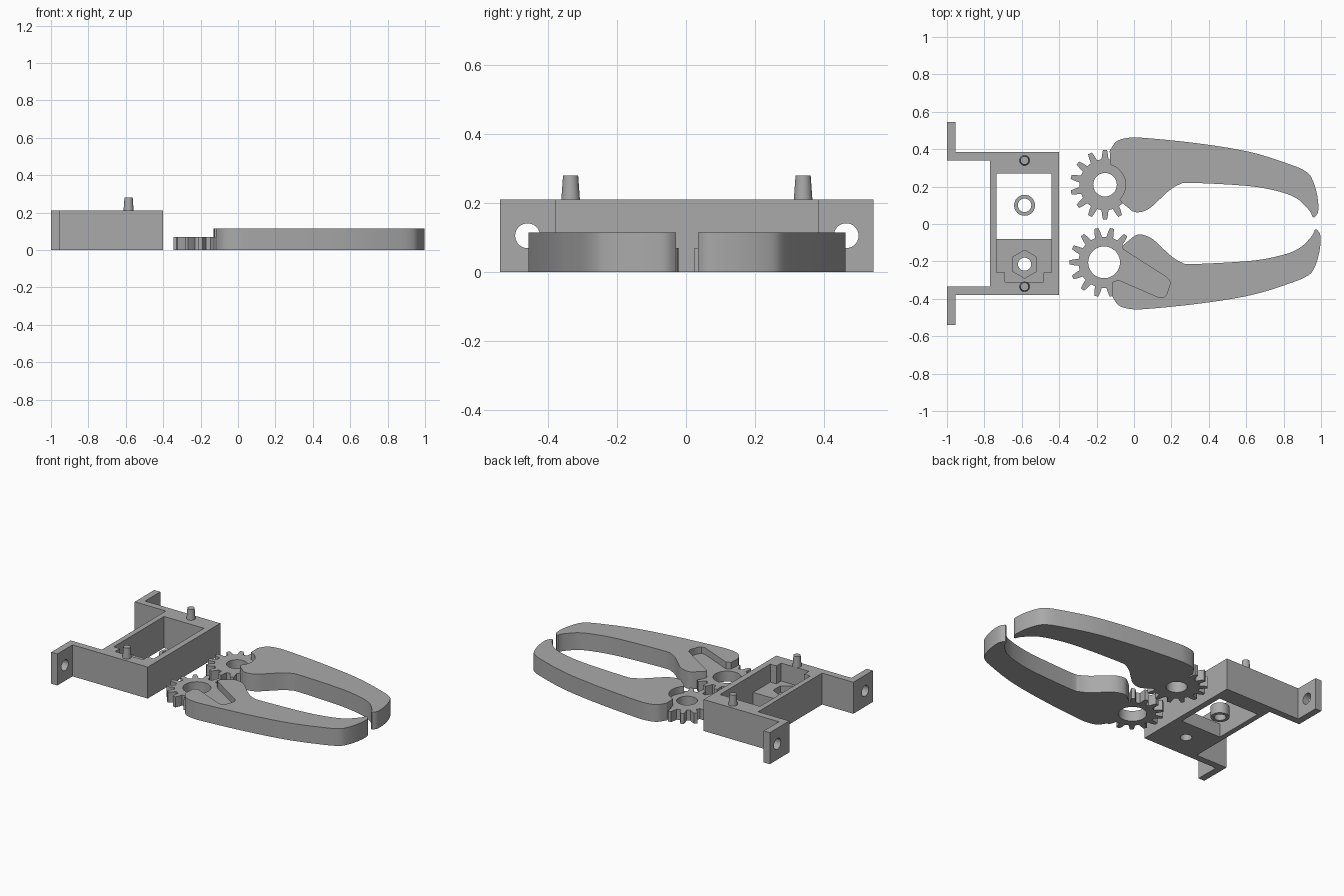
import bpy, bmesh
from math import sin, cos, pi, radians
from mathutils import Vector

cube = bpy.data.objects.get("Cube")
if cube:
    bpy.data.objects.remove(cube)

grey = bpy.data.materials.new("plain_grey")
grey.use_nodes = True
colour = (0.4, 0.4, 0.4, 1)
grey.diffuse_color = colour
grey.node_tree.nodes["Principled BSDF"].inputs["Base Color"].default_value = colour


def prism(name, outline, z0, z1):
    """Extrude a flat outline from z0 to z1."""
    bm = bmesh.new()
    face = bm.faces.new([bm.verts.new((x, y, z0)) for x, y in outline])
    res = bmesh.ops.extrude_face_region(bm, geom=[face])
    top = [v for v in res["geom"] if isinstance(v, bmesh.types.BMVert)]
    bmesh.ops.translate(bm, verts=top, vec=(0, 0, z1 - z0))
    bmesh.ops.recalc_face_normals(bm, faces=bm.faces)
    mesh = bpy.data.meshes.new(name)
    bm.to_mesh(mesh)
    bm.free()
    mesh.materials.append(grey)
    obj = bpy.data.objects.new(name, mesh)
    bpy.context.collection.objects.link(obj)
    return obj


def rect(x0, x1, y0, y1):
    return [(x0, y0), (x1, y0), (x1, y1), (x0, y1)]


def arc(c, r, n=40, a0=0, a1=360, closed=True):
    steps = n if closed else n - 1
    angles = [radians(a0 + (a1 - a0) * i / steps) for i in range(n)]
    return [(c[0] + r * cos(a), c[1] + r * sin(a)) for a in angles]


def use(obj):
    bpy.ops.object.select_all(action='DESELECT')
    obj.select_set(True)
    bpy.context.view_layer.objects.active = obj


def boolean(obj, other, operation='DIFFERENCE'):
    """Apply a boolean and drop the helper."""
    other.hide_render = True
    use(obj)
    mod = obj.modifiers.new("boolean", 'BOOLEAN')
    mod.operation, mod.object, mod.solver = operation, other, 'EXACT'
    bpy.ops.object.modifier_apply(modifier=mod.name)
    bpy.data.objects.remove(other)


def smooth(obj):
    use(obj)
    bpy.ops.object.shade_smooth_by_angle(angle=radians(30))


def spline(points, steps=5):
    """Smooth open curve through the points."""
    p = [Vector(q) for q in points]
    p = [p[0]] + p + [p[-1]]
    out = []
    for a, b, c, d in zip(p, p[1:], p[2:], p[3:]):
        for i in range(steps):
            t = i / steps
            out.append(0.5 * (2 * b + (c - a) * t + (2 * a - 5 * b + 4 * c - d) * t * t
                              + (3 * b - a - 3 * c + d) * t ** 3))
    return [tuple(v) for v in out + [p[-1]]]


# Bracket: box with two arms ending in flanges
HEIGHT = 0.21
bracket_outline = [
    (-0.4, -0.38), (-0.4, 0.385), (-0.955, 0.385), (-0.955, 0.545), (-1, 0.545),
    (-1, 0.34), (-0.77, 0.34), (-0.77, -0.335), (-1, -0.335), (-1, -0.54),
    (-0.955, -0.54), (-0.955, -0.38)]
bracket = prism("bracket", bracket_outline, 0, HEIGHT)

# Pocket with a notch, a partial floor and a captive nut seat
FLOOR = 0.09
mid = -0.585
nut = (mid, -0.215)
pocket = [(-0.44, 0.27), (-0.735, 0.27), (-0.735, -0.26), (-0.69, -0.26),
          (-0.69, -0.31), (-0.485, -0.31), (-0.485, -0.26), (-0.44, -0.26)]
boolean(bracket, prism("pocket_cutter", pocket, FLOOR, 0.5))
boolean(bracket, prism("opening_cutter", rect(-0.735, -0.44, -0.08, 0.27), -0.1, 0.5))
boolean(bracket, prism("bolt_cutter", arc(nut, 0.035), -0.1, 0.5))
boolean(bracket, prism("nut_cutter", arc(nut, 0.075, 6, 30, 390), 0.045, 0.5))

# Screw holes through the flanges
for y in (-0.46, 0.465):
    bpy.ops.mesh.primitive_cylinder_add(radius=0.036, depth=0.2, vertices=40,
                                        location=(-0.98, y, HEIGHT / 2),
                                        rotation=(0, pi / 2, 0))
    boolean(bracket, bpy.context.object)
smooth(bracket)

# Tapered locating pins
for name, y in (("left_pin", 0.34), ("right_pin", -0.335)):
    bpy.ops.mesh.primitive_cone_add(radius1=0.027, radius2=0.022, depth=0.07, vertices=32,
                                    location=(mid, y, HEIGHT + 0.035))
    pin = bpy.context.object
    pin.name = name
    pin.data.materials.append(grey)
    smooth(pin)

# Loose spacer ring inside the opening
spacer = prism("spacer_ring", arc((mid, 0.1), 0.056), 0, 0.07)
boolean(spacer, prism("spacer_cutter", arc((mid, 0.1), 0.036), -0.1, 0.2))
smooth(spacer)

# Jaw outline, from the gear end round the back to the tip and along the grip
back = [(-0.13, 0.39), (-0.095, 0.44), (-0.035, 0.46), (0.06, 0.46), (0.35, 0.43),
        (0.62, 0.385), (0.83, 0.32), (0.92, 0.28), (0.955, 0.235), (0.98, 0.15),
        (0.985, 0.07), (0.965, 0.035)]
grip = [(0.955, 0.037), (0.935, 0.075), (0.865, 0.14), (0.75, 0.18), (0.59, 0.205),
        (0.3, 0.22), (0.24, 0.21), (0.19, 0.18), (0.135, 0.13), (0.085, 0.085),
        (0.04, 0.065), (0, 0.065), (-0.035, 0.09), (-0.065, 0.115)]
JAW_TOP, GEAR_TOP = 0.115, 0.07


def gear_outline(c, phase, teeth=14, root=0.137, tip=0.186):
    pitch = 360 / teeth
    shape = ((-0.3, root), (-0.22, (root + tip) / 2), (-0.13, tip),
             (0.13, tip), (0.22, (root + tip) / 2), (0.3, root))
    out = []
    for i in range(teeth):
        for f, r in shape:
            a = radians(phase + pitch * (i + f))
            out.append((c[0] + r * cos(a), c[1] + r * sin(a)))
    return out


def make_jaw(side, c, sign, shift, bore, phase):
    hub = arc((-0.155, 0.21), 0.11, 16, -45, 75, closed=False)
    body = spline(back) + spline(grip) + hub
    body = [(x + shift, sign * y + shift / 2) for x, y in body]
    jaw = prism(side + "_jaw", body, 0, JAW_TOP)
    boolean(jaw, prism("gear", gear_outline(c, phase), 0, GEAR_TOP), 'UNION')
    boolean(jaw, prism("bore_cutter", arc(c, bore), -0.1, 0.5))
    return jaw


left_jaw = make_jaw("left", (-0.155, 0.21), 1, 0, 0.063, 90)
right_jaw = make_jaw("right", (-0.16, -0.205), -1, 0.012, 0.085, 102.8)

# Tapered servo arm recess in the right jaw
recess = [(-0.16, -0.115), (-0.06, -0.135), (0.175, -0.285), (0.19, -0.3), (0.193, -0.32),
          (0.175, -0.375), (0.16, -0.392), (0.135, -0.393), (-0.115, -0.285)]
boolean(right_jaw, prism("recess_cutter", recess, GEAR_TOP, 0.5))
for jaw in (left_jaw, right_jaw):
    smooth(jaw)
